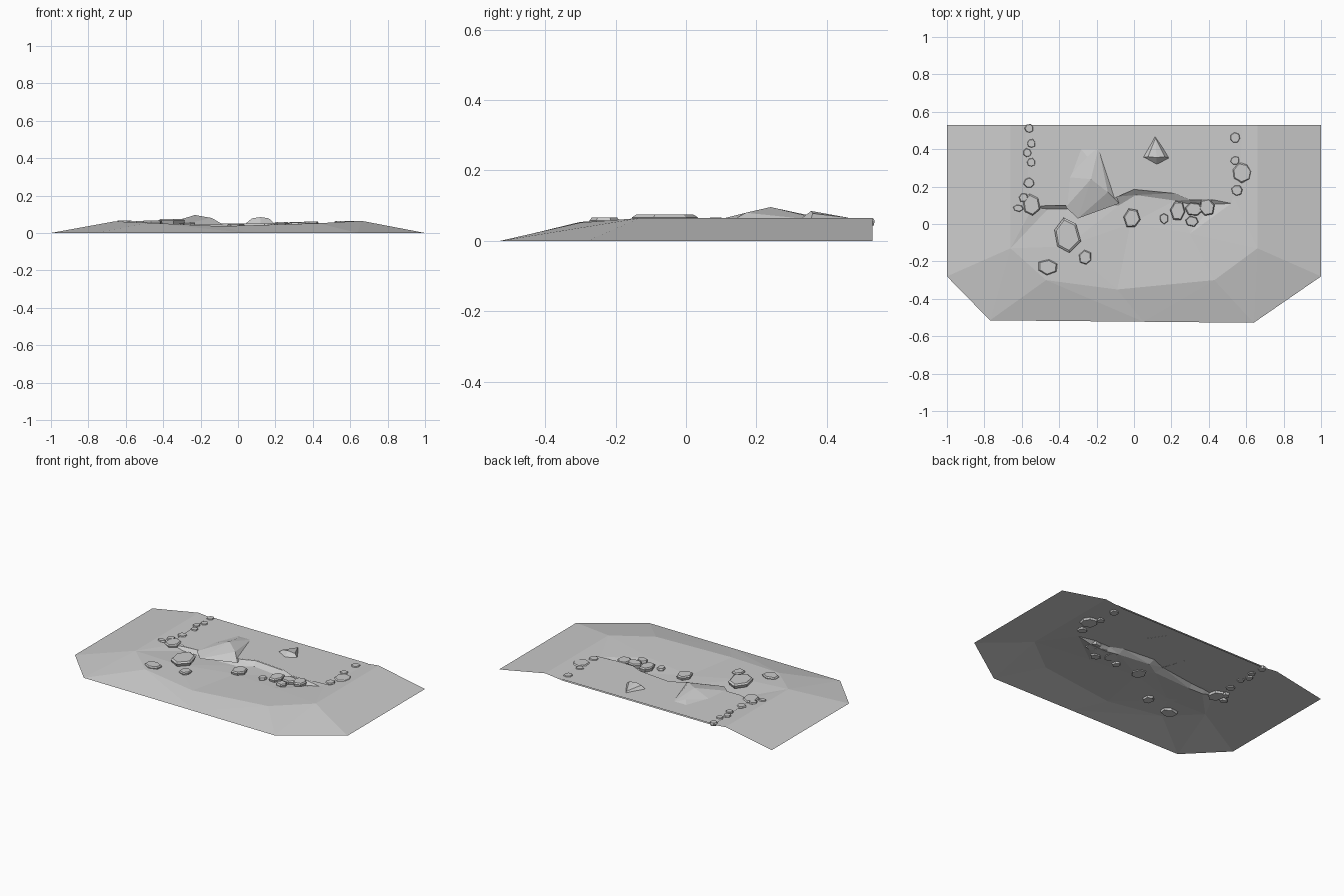
import bpy, random
from math import sin, cos, pi
from mathutils import Vector, geometry

random.seed(4)


def make(name, verts, faces):
    me = bpy.data.meshes.new(name)
    me.from_pydata([tuple(v) for v in verts], [], faces)
    me.update()
    ob = bpy.data.objects.new(name, me)
    bpy.context.collection.objects.link(ob)
    return ob


def sheet(name, lines):
    """Triangulated open surface; each polyline stays as a crease."""
    pts, edges = [], []
    for line in lines:
        for i, p in enumerate(line):
            if i:
                edges.append((len(pts) - 1, len(pts)))
            pts.append(p)
    v, e, f, ov, _, _ = geometry.delaunay_2d_cdt(
        [Vector(p[:2]) for p in pts], edges, [], 0, 1e-5)
    out = []
    for co, src in zip(v, ov):
        if src:
            z = pts[src[0]][2]
        else:
            z = min(pts, key=lambda p: (p[0] - co.x) ** 2 + (p[1] - co.y) ** 2)[2]
        out.append((co.x, co.y, z))
    return make(name, out, f)


# ground: skirt at z = 0, raised banks, stream bed stepping down to a front pool
outline = [(-1, .53, 0), (-1, -.28, 0), (-.77, -.515, 0), (.05, -.522, 0),
           (.64, -.528, 0), (1, -.28, 0), (1, .53, 0)]
crest = [(-.66, .53, .062), (-.66, -.13, .062), (-.47, -.3, .054),
         (-.09, -.35, .036), (.43, -.3, .052), (.66, -.13, .065), (.66, .53, .065)]
left_bank = [(-.54, .53, .05), (-.54, .14, .05)]
right_bank = [(.53, .53, .05), (.53, .15, .05)]
ledge = [(-.54, .14, .05), (-.46, .1, .053), (-.36, .105, .055), (-.1, .145, .052),
         (0, .185, .052), (.22, .165, .052), (.3, .13, .052), (.42, .13, .052),
         (.53, .15, .05)]
ledge_foot = [(-.54, .09, .05), (-.46, .08, .035), (-.36, .08, .033), (-.08, .1, .028),
              (.01, .155, .028), (.22, .125, .03), (.3, .105, .03), (.42, .105, .033),
              (.52, .11, .05)]
pool = [(-.36, -.12, .048), (-.02, 0, .03), (.3, -.05, .042)]
sheet("ground", [outline, crest, left_bank, right_bank, ledge, ledge_foot, pool])

# upper water: level sheet ending at the ledge
wz = .058
water = [(-.58, .53), (-.56, .13), (-.46, .098), (-.36, .1), (-.1, .14), (0, .185),
         (.22, .163), (.3, .128), (.42, .128), (.56, .14), (.58, .53)]
make("upper_water", [(x, y, wz) for x, y in water], [list(range(len(water)))])

# island mound in the water
make("mound", [(-.29, .41, .055), (-.19, .41, .055), (-.08, .11, .045), (-.3, .03, .045),
               (-.365, .09, .055), (-.35, .25, .055), (-.23, .24, .096), (-.14, .17, .08),
               (-.25, .36, .07)],
     [(0, 5, 8), (5, 6, 8), (8, 6, 1), (0, 8, 1), (5, 4, 6), (4, 3, 6), (3, 7, 6),
      (3, 2, 7), (2, 1, 7), (1, 6, 7)])

# pointed boulder
make("pointed_boulder", [(.11, .475, .05), (.04, .355, .05), (.12, .31, .05),
                         (.195, .35, .05), (.075, .36, .078), (.12, .355, .085),
                         (.165, .36, .078), (.115, .46, .066)],
     [(0, 1, 4, 7), (1, 2, 5, 4), (2, 3, 6, 5), (3, 0, 7, 6), (4, 5, 7), (5, 6, 7), (3, 2, 1, 0)])


def stone(name, x, y, w, d, top, sides=6, depth=.028):
    """Low faceted stone: skirt, chamfer and flat cap."""
    ang = random.uniform(0, pi)
    radii = [random.uniform(.88, 1.08) for _ in range(sides)]
    verts = []
    for s, z in ((.9, top - depth), (1, top - .008), (.86, top)):
        for i, r in enumerate(radii):
            a = ang + 2 * pi * i / sides
            verts.append((x + w / 2 * r * s * cos(a), y + d / 2 * r * s * sin(a), z))
    n = sides
    faces = [(k * n + i, k * n + (i + 1) % n, (k + 1) * n + (i + 1) % n, (k + 1) * n + i)
             for k in range(2) for i in range(n)]
    faces += [list(range(2 * n, 3 * n)), list(range(n))[::-1]]
    make(name, verts, faces)


# large stones round the pool: x, y, width, depth, top
for i, s in enumerate([
        (-.36, -.06, .15, .2, .075), (-.46, -.23, .12, .09, .066), (-.26, -.18, .07, .08, .058),
        (-.01, .03, .09, .11, .052), (.16, .03, .05, .06, .05), (.235, .07, .08, .11, .058),
        (.31, .015, .08, .06, .056), (.32, .08, .1, .08, .06), (.39, .09, .09, .1, .062),
        (-.55, .1, .1, .12, .065), (-.62, .085, .06, .04, .066), (-.59, .14, .05, .05, .066)]):
    stone(f"pool_stone_{i}", *s)

# small stones along both shores
for i, (x, y, r) in enumerate([(-.56, .51, .05), (-.55, .43, .05), (-.57, .38, .05),
                               (-.55, .33, .05), (-.56, .22, .06), (.54, .46, .06),
                               (.54, .34, .05), (.58, .275, .11), (.55, .18, .06)]):
    stone(f"shore_stone_{i}", x, y, r, r, .064, 7, .02)
